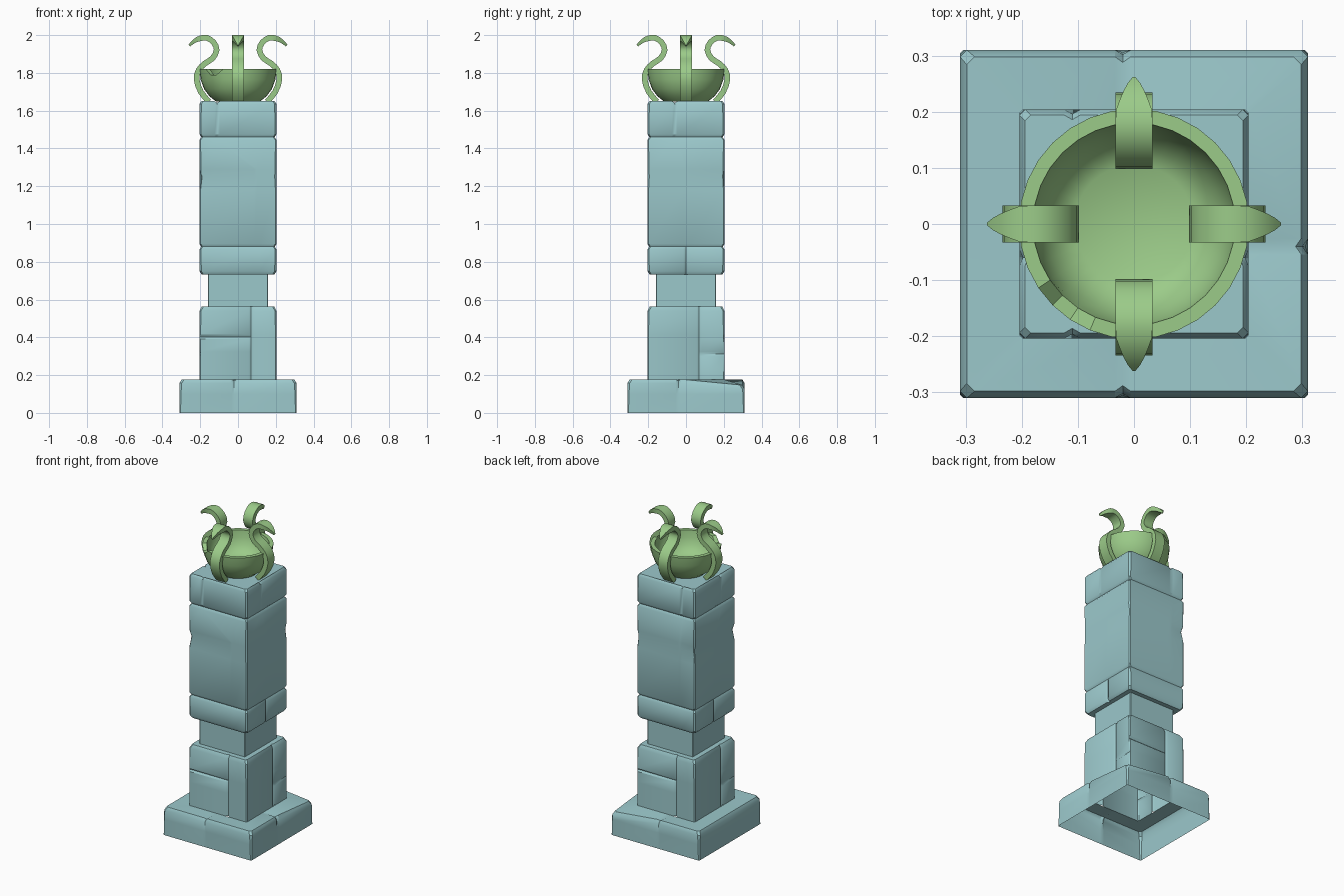
import bpy, bmesh, math
from mathutils import Vector, Matrix

if "Cube" in bpy.data.objects:
    bpy.data.objects.remove(bpy.data.objects["Cube"])


def material(name, col):
    m = bpy.data.materials.new(name)
    m.diffuse_color = (*col, 1)
    m.use_nodes = True
    m.node_tree.nodes["Principled BSDF"].inputs["Base Color"].default_value = m.diffuse_color
    return m


STONE = material("stone", (0.33, 0.58, 0.60))
GREEN = material("green_metal", (0.33, 0.60, 0.25))


def finish(name, bm, mat, angle=35):
    bmesh.ops.remove_doubles(bm, verts=bm.verts, dist=1e-5)
    bmesh.ops.recalc_face_normals(bm, faces=bm.faces)
    me = bpy.data.meshes.new(name)
    bm.to_mesh(me)
    bm.free()
    me.materials.append(mat)
    ob = bpy.data.objects.new(name, me)
    bpy.context.collection.objects.link(ob)
    bpy.ops.object.select_all(action='DESELECT')
    ob.select_set(True)
    bpy.context.view_layer.objects.active = ob
    bpy.ops.object.shade_smooth_by_angle(angle=math.radians(angle))
    return ob


def ring(h, z, c=0.008, crack=(0, 0, 0, 0), depth=(0, 0, 0, 0), push={}, drop={}):
    """Chamfered square, sides front/right/back/left, five points a side with a crack."""
    pts = []
    for s in range(4):
        t = crack[s]
        for k, a in enumerate((-(h - c), t - 0.014, t, t + 0.014, h - c)):
            d = (depth[s] if k == 2 else 0) + push.get((s, k), 0)
            p = Matrix.Rotation(s * math.pi / 2, 3, 'Z') @ Vector((a, -(h - d), z))
            p.z -= drop.get((s, k), 0)
            pts.append(p)
    return pts


def loft(name, rings, mat, cap=False, closed=False, ends=False):
    bm = bmesh.new()
    vs = [[bm.verts.new(p) for p in r] for r in rings]
    n = len(vs[0])
    for a, b in zip(vs, vs[1:]):
        for i in range(n):
            j = (i + 1) % n
            bm.faces.new((a[i], a[j], b[j], b[i]))
    if cap or ends:
        bm.faces.new(vs[-1])
    if ends:
        bm.faces.new(vs[0][::-1])
    return finish(name, bm, mat)


# base slab, open below, with cracked rim and a broken back right corner
bc = (-0.02, -0.04, 0.02, 0)
chip = {(1, 4): 0.03, (2, 0): 0.03}
loft("base_slab", [
    ring(0.31, 0, 0.006, bc),
    ring(0.31, 0.10, 0.008, bc, (0.004, 0.004, 0.004, 0)),
    ring(0.31, 0.157, 0.012, bc, (0.008, 0.010, 0.008, 0), drop=chip),
    ring(0.298, 0.178, 0.014, bc, (0.010, 0.010, 0.010, 0), drop={**chip, (0, 2): 0.008, (2, 2): 0.008, (1, 2): 0.008}),
    ring(0.204, 0.176, 0.008, bc)], STONE)

# lower block, with vertical joints and short horizontal joints
lc = (0.07,) * 4
ld = (0.009,) * 4
low = {(s, k): 0.008 for s in (1, 3) for k in (3, 4)}
high = {(s, k): 0.010 for s in (0, 2) for k in (0, 1)}
loft("lower_block", [
    ring(0.204, 0.176, 0.006, lc, ld),
    ring(0.204, 0.300, 0.006, lc, ld),
    ring(0.204, 0.312, 0.006, lc, ld, low),
    ring(0.204, 0.324, 0.006, lc, ld),
    ring(0.204, 0.392, 0.006, lc, ld),
    ring(0.204, 0.402, 0.006, lc, ld, high),
    ring(0.204, 0.414, 0.006, lc, ld),
    ring(0.204, 0.540, 0.008, lc, ld),
    ring(0.192, 0.563, 0.010, lc, ld),
    ring(0.160, 0.563, 0.003)], STONE)

# neck
loft("neck", [ring(0.160, 0.563, 0.003), ring(0.160, 0.735, 0.003)], STONE)

# upper shaft: foot band, main block with worn corners, cap band
fc, fd = (0.10, 0, 0.10, 0), (0, 0.010, 0, 0.010)
tc, td = (-0.11, -0.06, 0.11, 0.06), (0.008, 0.006, 0.008, 0.006)
worn = {(0, 0): 0.014, (3, 4): 0.014, (2, 4): 0.014, (3, 0): 0.014, (1, 4): 0.008, (2, 0): 0.006}
loft("shaft", [
    ring(0.160, 0.735, 0.003, fc),
    ring(0.192, 0.732, 0.010, fc, fd),
    ring(0.204, 0.750, 0.010, fc, fd),
    ring(0.204, 0.865, 0.008, fc, fd),
    ring(0.195, 0.880, 0.008, fc),
    ring(0.204, 0.895, 0.006, fc),
    ring(0.204, 1.18, 0.006, fc),
    ring(0.204, 1.25, 0.010, fc, push=worn),
    ring(0.204, 1.29, 0.008, fc),
    ring(0.204, 1.445, 0.006, tc),
    ring(0.194, 1.460, 0.008, tc),
    ring(0.204, 1.475, 0.008, tc),
    ring(0.204, 1.635, 0.010, tc, td),
    ring(0.194, 1.650, 0.010, tc, td, drop={(s, 2): 0.008 for s in range(4)})],
    STONE, cap=True)

# bowl, turned from a profile, with a chip in the rim
N = 32
profile = [(0.0, 1.648), (0.115, 1.648), (0.150, 1.675), (0.180, 1.715), (0.198, 1.765),
           (0.205, 1.82), (0.180, 1.82), (0.174, 1.775), (0.158, 1.735), (0.135, 1.705),
           (0.106, 1.688), (0.0, 1.688)]
rows = []
for r, z in profile:
    row = []
    for i in range(N):
        a = 2 * math.pi * i / N
        chipped = z > 1.81 and i in (20, 21)
        row.append(Vector((r * math.cos(a), r * math.sin(a), z - (0.03 if chipped else 0))))
    rows.append(row)
bm = bmesh.new()
vs = [[bm.verts.new(p) for p in row] for row in rows[1:-1]]
for a, b in zip(vs, vs[1:]):
    for i in range(N):
        j = (i + 1) % N
        bm.faces.new((a[i], a[j], b[j], b[i]))
bm.faces.new(vs[0][::-1])
bm.faces.new(vs[-1])
finish("bowl", bm, GREEN)

# four curled leaf arms, swept along a smooth S curve (radius, height)
path = [(0.155, 1.648), (0.197, 1.70), (0.219, 1.765), (0.208, 1.815), (0.175, 1.85),
        (0.135, 1.877), (0.113, 1.92), (0.128, 1.960), (0.163, 1.985), (0.200, 1.983),
        (0.232, 1.968), (0.258, 1.944)]
P = [Vector(p) for p in path]
P = [2 * P[0] - P[1]] + P + [2 * P[-1] - P[-2]]
curve = []
for i in range(1, len(P) - 2):
    a, b, c, d = P[i - 1:i + 3]
    for u in (0, 0.5):
        curve.append(0.5 * (2 * b + (c - a) * u + (2 * a - 5 * b + 4 * c - d) * u * u
                            + (3 * b - a - 3 * c + d) * u ** 3))
curve.append(P[-2])

for q, side in enumerate(("right", "back", "left", "front")):
    rot = Matrix.Rotation(q * math.pi / 2, 3, 'Z')
    rings = []
    for i, p in enumerate(curve):
        t = (curve[min(i + 1, len(curve) - 1)] - curve[max(i - 1, 0)]).normalized()
        n = Vector((-t.y, t.x))
        w, th = 0.033, 0.015
        if i > 14:
            f = min(1, max(0.02, (0.2585 - p.x) / 0.062)) ** 0.7
            w, th = w * f, th * (0.35 + 0.65 * f)
        rings.append([rot @ Vector((p.x + n.x * sn * th, sw * w, p.y + n.y * sn * th))
                      for sn, sw in ((-1, -1), (-1, 1), (1, 1), (1, -1))])
    loft("leaf_arm_" + side, rings, GREEN, ends=True)
